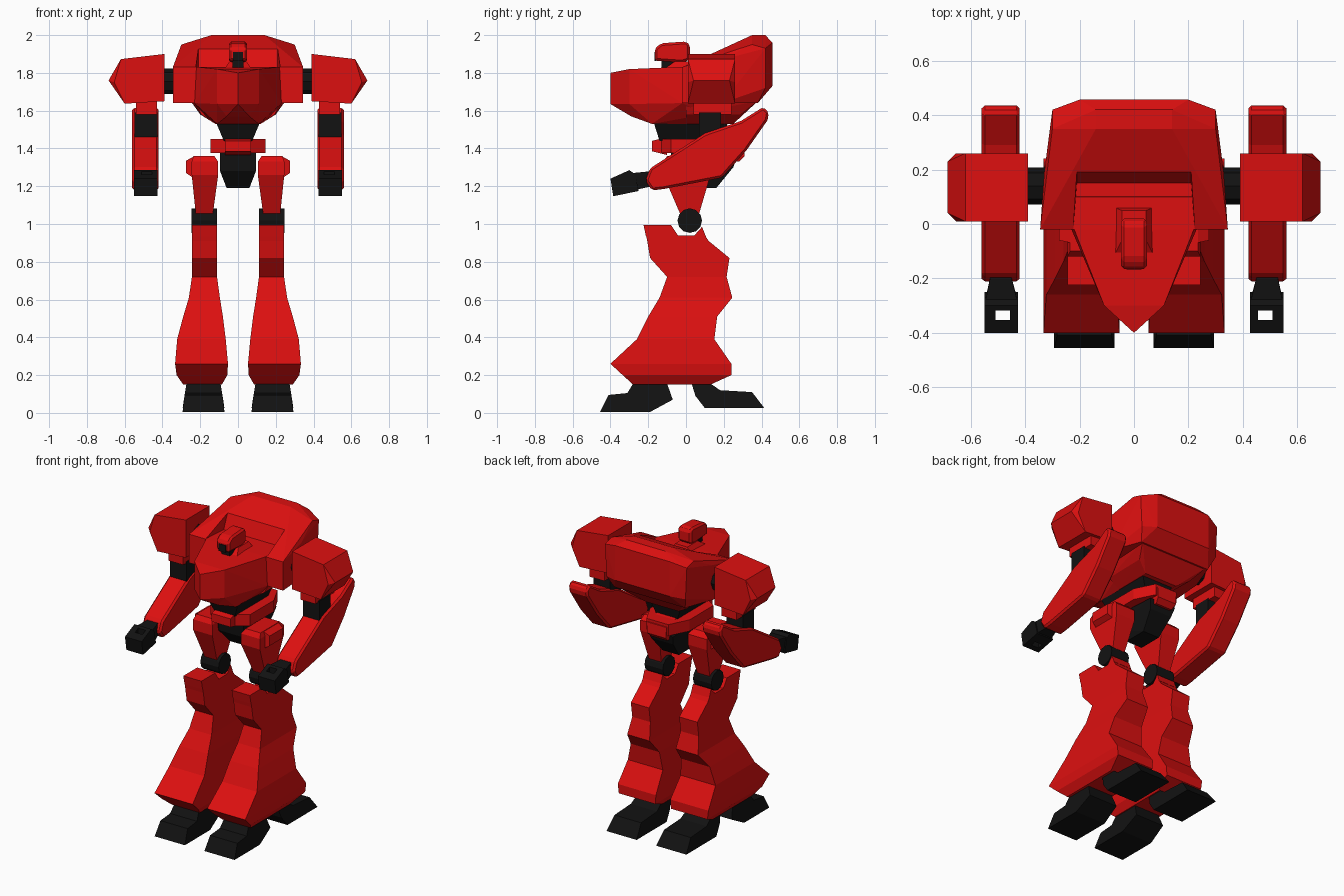
import bpy
import bmesh
import math

cube = bpy.data.objects.get("Cube")
if cube:
    bpy.data.objects.remove(cube)


def material(name, colour):
    m = bpy.data.materials.new(name)
    m.use_nodes = True
    m.diffuse_color = colour
    m.node_tree.nodes["Principled BSDF"].inputs["Base Color"].default_value = colour
    return m


RED = material("armour_red", (0.72, 0.005, 0.005, 1))
BLACK = material("joint_black", (0.006, 0.006, 0.006, 1))


def finish(bm, name, mat, bevel=0):
    bmesh.ops.recalc_face_normals(bm, faces=bm.faces[:])
    me = bpy.data.meshes.new(name)
    bm.to_mesh(me)
    bm.free()
    me.materials.append(mat)
    ob = bpy.data.objects.new(name, me)
    bpy.context.collection.objects.link(ob)
    if bevel:
        mod = ob.modifiers.new("soft_edges", "BEVEL")
        mod.width = bevel
        mod.segments = 1
    return ob


def hull(name, pts, mat, bevel=0):
    bm = bmesh.new()
    for p in pts:
        bm.verts.new(p)
    bmesh.ops.convex_hull(bm, input=bm.verts[:])
    loose = [v for v in bm.verts if not v.link_faces]
    bmesh.ops.delete(bm, geom=loose, context="VERTS")
    bmesh.ops.dissolve_limit(bm, angle_limit=math.radians(1),
                             verts=bm.verts[:], edges=bm.edges[:])
    return finish(bm, name, mat, bevel)


def sym(pts):
    return [(s * x, y, z) for x, y, z in pts for s in (1, -1)]


def loft(name, rings, mat, bevel=0):
    bm = bmesh.new()
    rows = [[bm.verts.new(p) for p in r] for r in rings]
    n = len(rows[0])
    for a, b in zip(rows, rows[1:]):
        for i in range(n):
            j = (i + 1) % n
            bm.faces.new((a[i], a[j], b[j], b[i]))
    bm.faces.new(rows[0])
    bm.faces.new(rows[-1])
    return finish(bm, name, mat, bevel)


def prism(name, profile, x0, x1, mat, bevel=0):
    return loft(name, [[(x, y, z) for y, z in profile] for x in (x0, x1)], mat, bevel)


def box(x0, x1, y0, y1, z0, z1):
    return [(x, y, z) for x in (x0, x1) for y in (y0, y1) for z in (z0, z1)]


def disc(y, z, r, n=12):
    return [(y + r * math.cos(math.tau * i / n), z + r * math.sin(math.tau * i / n))
            for i in range(n)]


def cut(ob, cutter):
    mod = ob.modifiers.new("cut", "BOOLEAN")
    mod.operation = "DIFFERENCE"
    mod.solver = "EXACT"
    mod.object = cutter
    cutter.hide_render = True
    bpy.context.view_layer.objects.active = ob
    bpy.ops.object.modifier_apply(modifier=mod.name)
    bpy.data.objects.remove(cutter)


# Torso: rear carapace with a recessed deck
carapace = hull("carapace", sym([
    (.345, -.02, 1.64), (.345, -.02, 1.83), (.33, .19, 1.64), (.33, .19, 1.87),
    (.21, .19, 1.926), (.30, .35, 1.95), (.30, .42, 1.93), (.14, .35, 2), (.14, .42, 2),
    (.20, .457, 1.96), (.20, .457, 1.73), (.29, .42, 1.72), (.26, .38, 1.64)]), RED)
cut(carapace, hull("deck_cutter", sym([
    (.23, -.1, 1.831), (.21, .15, 1.831), (.23, -.1, 2.1), (.21, .265, 2.1)]), RED))

# Pointed nose, belly and waist
hull("nose", sym([
    (.22, .1, 1.832), (.23, .1, 1.64), (.22, -.02, 1.832), (.23, -.02, 1.64),
    (.11, -.30, 1.82), (.11, -.30, 1.635), (0, -.40, 1.80), (0, -.40, 1.635),
    (.06, -.29, 1.57), (.11, -.18, 1.53), (.19, .1, 1.58), (.12, .2, 1.53)]), RED)
hull("rear_belly", sym([
    (.23, 0, 1.65), (.25, .38, 1.65), (.195, 0, 1.58), (.20, .29, 1.58),
    (.12, 0, 1.53), (.12, .25, 1.53)]), RED)
hull("waist", sym([
    (.115, -.17, 1.535), (.115, .22, 1.535), (.075, -.14, 1.44), (.075, .2, 1.44)]), BLACK)

# Pelvis and crotch
hull("pelvis", sym([(x, y, z) for z in (1.375, 1.45) for x, y in
                    ((.07, -.13), (.145, -.08), (.145, .17), (.08, .30))]), RED)
hull("pelvis_front_plate", sym([
    (.07, -.18, 1.44), (.07, -.18, 1.385), (.07, -.1, 1.46), (.07, -.1, 1.365)]), RED)
hull("pelvis_rear_plate", sym([
    (.07, .2, 1.455), (.07, .305, 1.43), (.07, .31, 1.36), (.06, .28, 1.33),
    (.07, .1, 1.36)]), RED)
hull("crotch", sym([
    (.095, -.08, 1.38), (.095, .27, 1.36), (.095, -.07, 1.28), (.08, .25, 1.30),
    (.06, .0, 1.19), (.06, .16, 1.19)]), BLACK)

# Head with visor
head = [(-.165, 1.865), (-.165, 1.93), (-.13, 1.957), (0, 1.966), (.02, 1.95),
        (.02, 1.87), (-.02, 1.855)]
prism("head", head, -.048, .048, RED, .012)
prism("head_visor", [(-.168, 1.862), (-.168, 1.91), (-.155, 1.91), (-.155, 1.862)],
      -.027, .027, BLACK)
hull("neck", box(-.03, .03, -.13, 0, 1.82, 1.87), BLACK)
hull("head_collar", sym([
    (.07, .06, 1.825), (.07, -.11, 1.825), (.045, .05, 1.86), (.045, -.06, 1.86)]), RED)

# Side profiles in y and z
FOREARM = [(-.19, 1.295), (-.215, 1.23), (-.18, 1.178), (-.12, 1.185), (.19, 1.245),
           (.32, 1.39), (.432, 1.55), (.438, 1.59), (.41, 1.62), (.29, 1.545), (.10, 1.48)]
FIST = [(-.27, 1.265), (-.30, 1.285), (-.40, 1.24), (-.385, 1.147), (-.25, 1.175)]
TOE = [(-.455, .005), (-.41, .095), (-.31, .105), (-.28, .155), (-.10, .155),
       (-.07, .07), (-.19, .005)]
HEEL = [(.03, .155), (.13, .155), (.18, .12), (.35, .11), (.415, .025), (.10, .025),
        (.05, .09)]
# Shin rows: height, front, back, inner, outer
SHIN = [(.15, -.28, .13, .085, .29), (.20, -.335, .24, .057, .325),
        (.26, -.40, .24, .053, .333), (.39, -.26, .15, .065, .322),
        (.51, -.20, .165, .08, .29), (.61, -.14, .245, .096, .26),
        (.72, -.10, .215, .111, .244), (.82, -.19, .23, .111, .244),
        (.91, -.205, .12, .111, .244), (.94, -.212, .10, .111, .244)]

for side, s in (("left", 1), ("right", -1)):
    def flip(pts):
        return [(s * x, y, z) for x, y, z in pts]

    # Shoulder pod, joints and arm
    pod = [(x, y, z) for y in (.01, .26) for x, z in
           ((.39, 1.90), (.62, 1.873), (.39, 1.65), (.60, 1.637), (.655, 1.75))]
    pod += [(.685, .04, 1.76), (.685, .23, 1.76)]
    hull(side + "_shoulder_pod", flip(pod), RED)
    prism(side + "_shoulder_joint", disc(.14, 1.755, .068, 8), s * .32, s * .40, BLACK)
    hull(side + "_upper_arm", flip(box(.43, .54, .04, .24, 1.58, 1.66)), RED)
    hull(side + "_elbow", flip(box(.427, .548, .07, .185, 1.46, 1.59)), BLACK)
    prism(side + "_forearm", FOREARM, s * .42, s * .56, RED, .012)

    # Wrist and hollow fist
    hull(side + "_wrist", flip([
        (.455, -.18, 1.28), (.525, -.18, 1.28), (.455, -.18, 1.20), (.525, -.18, 1.20),
        (.43, -.28, 1.27), (.545, -.28, 1.27), (.43, -.27, 1.18), (.545, -.27, 1.18)]), BLACK)
    fist = prism(side + "_fist", FIST, s * .427, s * .55, BLACK)
    cut(fist, hull("fist_cutter", flip(box(.455, .51, -.352, -.318, 1.1, 1.35)), BLACK))

    # Thigh and knee
    thigh = [(x, y, 1.36) for x in (.125, .235) for y in (-.10, .10)]
    thigh += [(x, y, 1.26) for x in (.105, .245) for y in (-.12, .13)]
    thigh += [(x, y, 1.33) for x in (.105, .245) for y in (-.12, .13)]
    thigh += [(x, y, 1.04) for x in (.135, .222) for y in (-.025, .065)]
    hull(side + "_thigh", flip(thigh), RED)
    hull(side + "_hip_plate", flip([
        (.23, -.07, 1.36), (.23, .09, 1.36), (.275, -.06, 1.335), (.275, .08, 1.335),
        (.275, -.06, 1.27), (.275, .08, 1.27), (.23, -.07, 1.24), (.23, .09, 1.24)]), RED)
    prism(side + "_knee_joint", disc(.02, 1.018, .065), s * .111, s * .245, BLACK)

    # Shin with knee guard
    loft(side + "_shin", [[(s * a, f, z), (s * b, f, z), (s * b, r, z), (s * a, r, z)]
                          for z, f, r, a, b in SHIN], RED)
    prism(side + "_knee_guard", [(-.212, .935), (-.225, .995), (-.08, .995), (-.04, .935)],
          s * .111, s * .244, RED)
    prism(side + "_shin_rear_lug", [(.04, .935), (.085, .985), (.105, .935)],
          s * .111, s * .244, RED)

    # Feet, flared towards the ground
    for part, outline in (("toe", TOE), ("heel", HEEL)):
        foot = prism(side + "_" + part, outline, s * .08, s * .285, BLACK)
        for v in foot.data.vertices:
            v.co.x = s * .183 + (v.co.x - s * .183) * (1.08 - 1.6 * max(0, v.co.z - .03))
